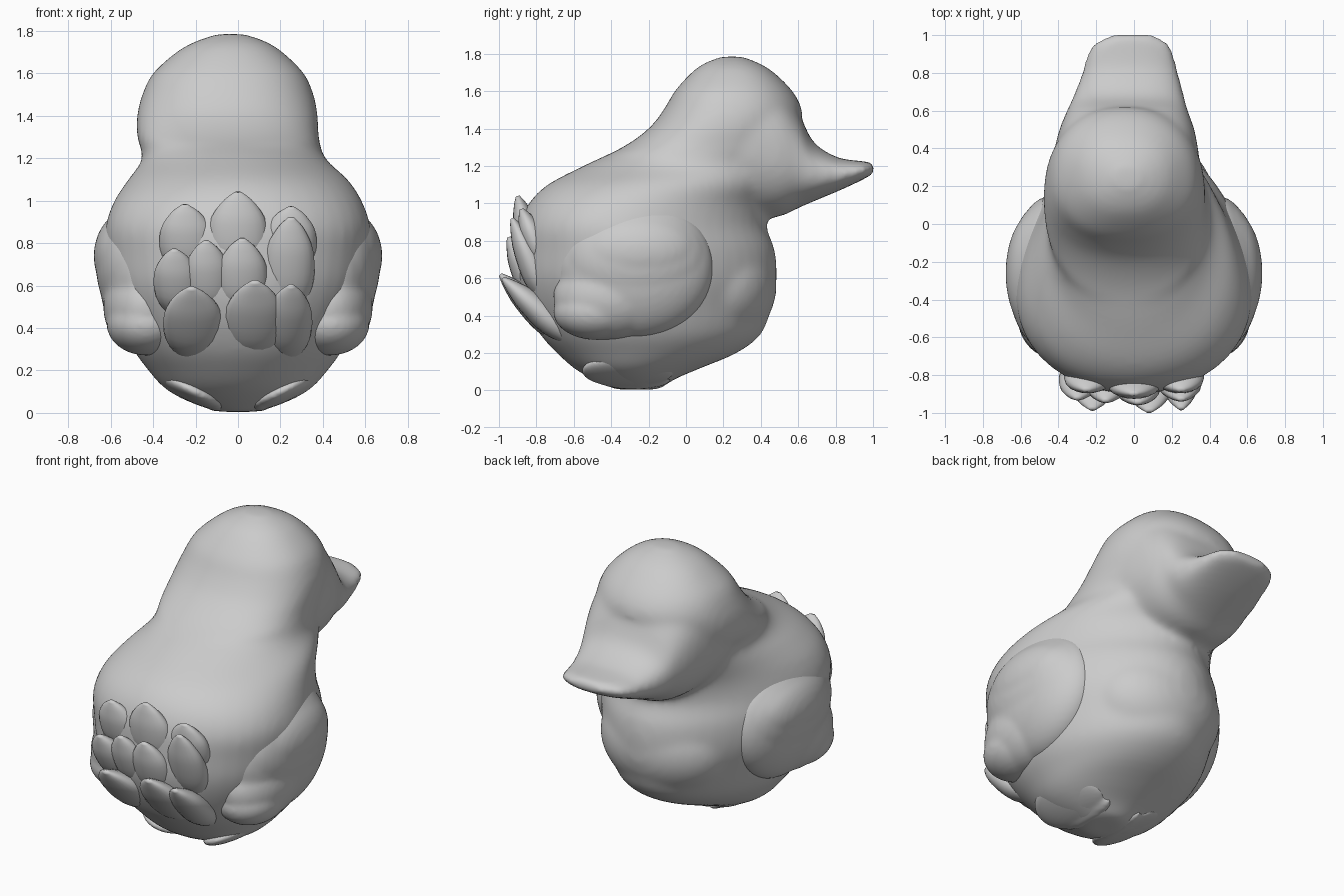
import bpy, bmesh, math
from mathutils import Vector, Matrix

if "Cube" in bpy.data.objects:
    bpy.data.objects.remove(bpy.data.objects["Cube"])


def smooth_rows(rows, steps):
    """Catmull-Rom interpolation between section rows."""
    out = []
    for i in range(len(rows) - 1):
        p = [rows[max(i - 1, 0)], rows[i], rows[i + 1], rows[min(i + 2, len(rows) - 1)]]
        for k in range(steps):
            t = k / steps
            out.append([0.5 * (2 * b + (c - a) * t + (2 * a - 5 * b + 4 * c - d) * t * t
                               + (3 * b - a - 3 * c + d) * t ** 3) for a, b, c, d in zip(*p)])
    return out + [list(rows[-1])]


def loft(bm, rings):
    loops = [[bm.verts.new(p) for p in ring] for ring in rings]
    n = len(loops[0])
    for a, b in zip(loops, loops[1:]):
        for i in range(n):
            bm.faces.new((a[i], a[(i + 1) % n], b[(i + 1) % n], b[i]))
    bm.faces.new(loops[0][::-1])
    bm.faces.new(loops[-1])


def ring(center, u, v, n=48, egg=0.0, power=1.0):
    """Oval section; egg narrows the v end, power below 1 squares it."""
    pts = []
    for i in range(n):
        a = 2 * math.pi * i / n
        c, s = (math.copysign(abs(f(a)) ** power, f(a)) for f in (math.cos, math.sin))
        pts.append(Vector(center) + Vector(u) * c * (1 - egg * s) + Vector(v) * s)
    return pts


def ellipsoid(bm, c, r, rot=None):
    m = Matrix.Translation(c) @ (rot or Matrix()) @ Matrix.Diagonal((*r, 1))
    bmesh.ops.create_uvsphere(bm, u_segments=40, v_segments=24, radius=1, matrix=m)


def finish(bm, name, voxel=0, relax=0):
    bmesh.ops.recalc_face_normals(bm, faces=bm.faces)
    for f in bm.faces:
        f.smooth = True
    me = bpy.data.meshes.new(name)
    bm.to_mesh(me)
    bm.free()
    ob = bpy.data.objects.new(name, me)
    bpy.context.collection.objects.link(ob)
    if voxel:
        m = ob.modifiers.new("blend", 'REMESH')
        m.mode, m.voxel_size, m.use_smooth_shade = 'VOXEL', voxel, True
        s = ob.modifiers.new("soften", 'SMOOTH')
        s.factor, s.iterations = 0.5, relax
    return ob


# Body, neck and head: horizontal slices (z, back y, front y, left x, right x, egg)
bm = bmesh.new()
slices = [
    (0.005, -0.38, -0.14, -0.10, 0.10, 0), (0.06, -0.50, -0.06, -0.25, 0.25, 0),
    (0.12, -0.60, 0.08, -0.35, 0.35, .05), (0.20, -0.69, 0.27, -0.42, 0.42, .1),
    (0.30, -0.78, 0.40, -0.49, 0.49, .13), (0.45, -0.86, 0.46, -0.55, 0.55, .16),
    (0.60, -0.90, 0.485, -0.60, 0.60, .17), (0.75, -0.90, 0.475, -0.615, 0.615, .19),
    (0.88, -0.89, 0.43, -0.61, 0.61, .22), (1.00, -0.84, 0.45, -0.57, 0.57, .22),
    (1.10, -0.74, 0.52, -0.51, 0.51, .17), (1.20, -0.55, 0.57, -0.45, 0.41, .08),
    (1.30, -0.34, 0.59, -0.475, 0.38, .06), (1.40, -0.20, 0.61, -0.475, 0.375, .06),
    (1.50, -0.12, 0.62, -0.45, 0.355, .06), (1.60, -0.06, 0.57, -0.40, 0.31, .05),
    (1.70, 0.03, 0.47, -0.29, 0.21, 0), (1.75, 0.10, 0.39, -0.20, 0.13, 0),
    (1.785, 0.19, 0.30, -0.10, 0.03, 0)]
loft(bm, [ring(((l + r) / 2, (b + f) / 2, z), ((r - l) / 2, 0, 0), (0, (f - b) / 2, 0),
               egg=e, power=0.9 if z > 1.25 else 1)
          for z, b, f, l, r, e in smooth_rows(slices, 4)])
# Rounded breast
ellipsoid(bm, (0, 0.15, 0.56), (0.42, 0.335, 0.33))
# Flared bill growing out of the cheeks: upright slices (y, bottom z, top z, left x, right x)
bill = [
    (0.20, 0.95, 1.74, -0.455, 0.36), (0.36, 0.92, 1.72, -0.43, 0.345),
    (0.50, 0.93, 1.63, -0.395, 0.32), (0.60, 0.975, 1.49, -0.355, 0.285),
    (0.68, 1.01, 1.33, -0.32, 0.265), (0.80, 1.06, 1.25, -0.275, 0.235),
    (0.90, 1.105, 1.23, -0.25, 0.21), (0.96, 1.135, 1.225, -0.21, 0.18),
    (1.005, 1.16, 1.215, -0.11, 0.10)]
loft(bm, [ring(((l + r) / 2, y, (b + t) / 2), ((r - l) / 2, 0, 0), (0, 0, (t - b) / 2), power=.88)
          for y, b, t, l, r in smooth_rows(bill, 4)])
finish(bm, "body_head_and_bill", 0.02, 14)

for side, s in (("left", -1), ("right", 1)):
    # Wing: stacked feather layers over a longer lower rear lobe
    bm = bmesh.new()
    for c, r in [((.44, -.27, .66), (.215, .42, .38)), ((.47, -.27, .70), (.20, .39, .30)),
                 ((.50, -.26, .74), (.18, .34, .22)), ((.43, -.40, .50), (.205, .31, .23)),
                 ((.43, -.48, .42), (.19, .23, .15))]:
        ellipsoid(bm, (c[0] * s, c[1], c[2]), r)
    finish(bm, side + "_wing", 0.015, 8)
    # Tucked foot lying against the belly
    bm = bmesh.new()
    tilt = Matrix.Rotation(-0.45 * s, 4, 'Y')
    ellipsoid(bm, (0.21 * s, -0.31, 0.105), (0.17, 0.25, 0.055), tilt)
    ellipsoid(bm, (0.11 * s, -0.28, 0.055), (0.06, 0.20, 0.045), tilt)
    finish(bm, side + "_foot", 0.012, 8)


def feather(name, base, tip, width):
    base, tip = Vector(base), Vector(tip)
    d = (tip - base).normalized()
    nrm = d.cross(Vector((1, 0, 0)))
    bm = bmesh.new()
    rows = smooth_rows([(0, .5, .03), (.3, 1, .075), (.65, .95, .065),
                        (.88, .55, .035), (1, .12, .01)], 4)
    loft(bm, [ring(base.lerp(tip, t), (width * w, 0, 0), nrm * h, 20) for t, w, h in rows])
    finish(bm, name)


# Three rows of upturned tail feathers (x, tip z, half width)
tail = [((-.79, .64), -.90, [(-.25, .98, .13), (0, 1.04, .14), (.25, .97, .13)]),
        ((-.78, .46), -.95, [(-.30, .77, .11), (-.15, .81, .11), (.02, .82, .12), (.25, .92, .12)]),
        ((-.65, .26), -1.0, [(-.22, .59, .14), (.08, .62, .14), (.25, .60, .11)])]
for row, ((by, bz), ty, items) in enumerate(tail):
    for i, (x, z, w) in enumerate(items):
        ty_i = ty + abs(x) * 0.08
        feather(f"tail_feather_{row}_{i}", (x * 0.9, by + abs(x) * 0.2, bz), (x, ty_i, z), w)
